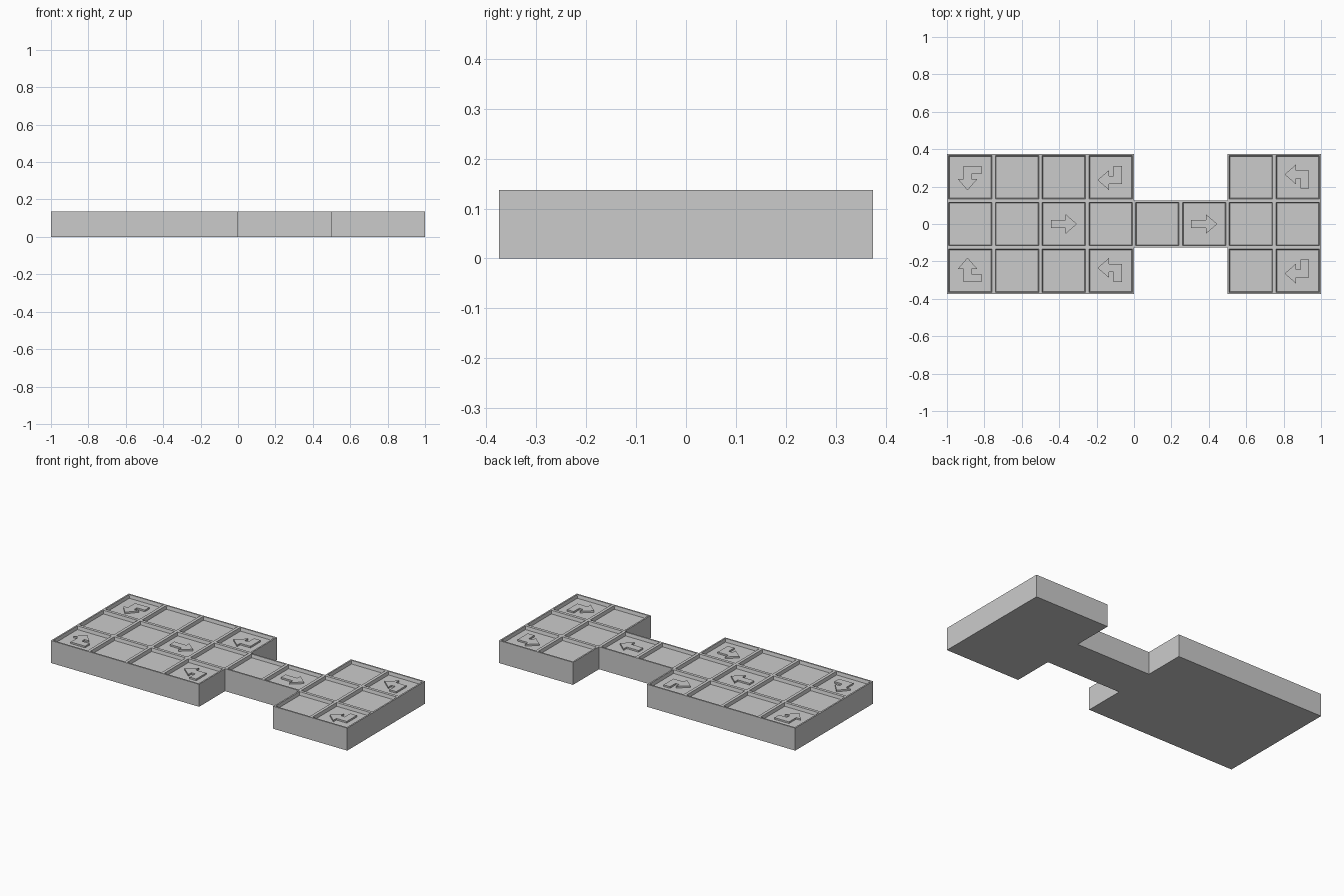
import bpy, bmesh
from math import pi
from mathutils import Matrix, Vector

CELL, HEIGHT, DEPTH = 0.25, 0.137, 0.02

cube = bpy.data.objects.get("Cube")
if cube:
    bpy.data.objects.remove(cube, do_unlink=True)

stone = bpy.data.materials.new("grey_stone")
stone.use_nodes = True
stone.diffuse_color = (0.6, 0.6, 0.6, 1)
stone.node_tree.nodes["Principled BSDF"].inputs["Base Color"].default_value = (0.6, 0.6, 0.6, 1)


def finish(bm, name):
    bmesh.ops.recalc_face_normals(bm, faces=bm.faces)
    mesh = bpy.data.meshes.new(name)
    bm.to_mesh(mesh)
    bm.free()
    mesh.materials.append(stone)
    obj = bpy.data.objects.new(name, mesh)
    bpy.context.collection.objects.link(obj)
    return obj


def centre(col, row):
    return Vector(((col - 3.5) * CELL, (row - 1) * CELL, HEIGHT - DEPTH))


# Board: square cells joined into one slab, each top sunk inside a rim
bm = bmesh.new()
for col in range(8):
    for row in range(3):
        if row == 1 or col not in (4, 5):
            c = centre(col, row)
            h = CELL / 2
            bm.faces.new([bm.verts.new((c.x + sx * h, c.y + sy * h, 0))
                          for sx, sy in ((-1, -1), (1, -1), (1, 1), (-1, 1))])
bmesh.ops.remove_doubles(bm, verts=bm.verts, dist=0.001)
base = bm.faces[:]
ext = bmesh.ops.extrude_face_region(bm, geom=base, use_keep_orig=True)
bmesh.ops.translate(bm, vec=(0, 0, HEIGHT),
                    verts=[g for g in ext["geom"] if isinstance(g, bmesh.types.BMVert)])
bmesh.ops.recalc_face_normals(bm, faces=bm.faces)
tops = [f for f in bm.faces if f.calc_center_median().z > HEIGHT - 0.001]
bmesh.ops.inset_individual(bm, faces=tops, thickness=0.013)
bmesh.ops.inset_individual(bm, faces=tops, thickness=0.006, depth=-DEPTH)
finish(bm, "board")


# Arrows: flat outlines raised from the cell floor
STRAIGHT = [(-0.07, -0.022), (0.01, -0.022), (0.01, -0.052), (0.07, 0),
            (0.01, 0.052), (0.01, 0.022), (-0.07, 0.022)]
# Enters from below, leaves to the left
TURN = [(0.06, -0.06), (0.06, 0.037), (-0.01, 0.037), (-0.01, 0.067),
        (-0.07, 0.015), (-0.01, -0.037), (-0.01, -0.007), (0.016, -0.007), (0.016, -0.06)]


def arrow(name, outline, col, row, angle=0, flip=1):
    bm = bmesh.new()
    face = bm.faces.new([bm.verts.new((x, y * flip, 0)) for x, y in outline])
    ext = bmesh.ops.extrude_face_region(bm, geom=[face], use_keep_orig=True)
    bmesh.ops.translate(bm, vec=(0, 0, 0.01),
                        verts=[g for g in ext["geom"] if isinstance(g, bmesh.types.BMVert)])
    place = Matrix.Translation(centre(col, row)) @ Matrix.Rotation(angle, 4, "Z")
    bmesh.ops.transform(bm, matrix=place, verts=bm.verts)
    finish(bm, name)


for col in (2, 5):
    arrow(f"straight_arrow_{col}", STRAIGHT, col, 1)

# Turning arrows mirrored across the long axis
for row, flip, side in ((0, 1, "right"), (2, -1, "left")):
    arrow(f"start_arrow_{side}", TURN, 3, row, 0, flip)
    arrow(f"inward_arrow_{side}", TURN, 0, row, -pi / 2 * flip, -flip)
    arrow(f"exit_arrow_{side}", TURN, 7, row, 0, -flip)
